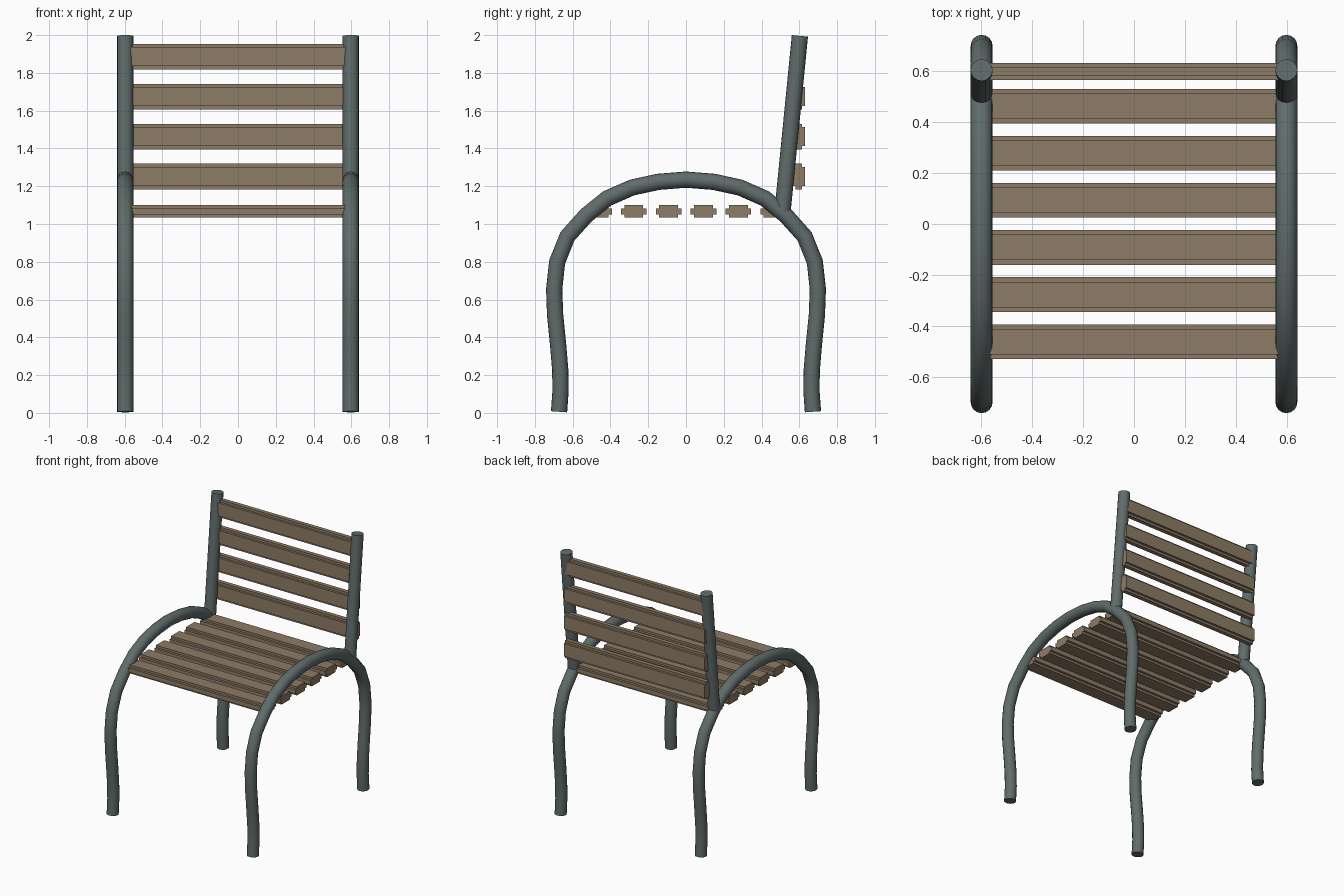
import bpy
import bmesh
from mathutils import Vector

if "Cube" in bpy.data.objects:
    bpy.data.objects.remove(bpy.data.objects["Cube"])


def material(name, rgb):
    m = bpy.data.materials.new(name)
    m.diffuse_color = (*rgb, 1)
    m.use_nodes = True
    m.node_tree.nodes["Principled BSDF"].inputs["Base Color"].default_value = m.diffuse_color
    return m


METAL = material("painted_metal", (0.115, 0.15, 0.145))
WOOD = material("wood", (0.27, 0.2, 0.132))
TUBE_R = 0.043
HALF_W = 0.597


def tube(name, points):
    cu = bpy.data.curves.new(name, 'CURVE')
    cu.dimensions = '3D'
    cu.bevel_depth = TUBE_R
    cu.bevel_resolution = 6
    cu.use_fill_caps = True
    sp = cu.splines.new('POLY')
    sp.points.add(len(points) - 1)
    for p, co in zip(sp.points, points):
        p.co = (*co, 1)
    sp.use_smooth = True
    ob = bpy.data.objects.new(name, cu)
    cu.materials.append(METAL)
    bpy.context.collection.objects.link(ob)
    # turn into a mesh so the cut ends stay crisp
    bpy.ops.object.select_all(action='DESELECT')
    ob.select_set(True)
    bpy.context.view_layer.objects.active = ob
    bpy.ops.object.convert(target='MESH')
    bpy.ops.object.shade_smooth_by_angle()


def slat(name, y, z, upright):
    # plank with stepped long edges (plus-shaped section) swept along x
    a, b, s, t = 0.068, 0.033, 0.018, 0.016
    corner = [(a, t), (a - s, t), (a - s, b)]
    prof = corner + [(-u, v) for u, v in reversed(corner)]
    prof += [(-u, -v) for u, v in prof]
    bm = bmesh.new()
    verts = []
    for u, v in prof:
        dy, dz = (-v, u) if upright else (u, v)
        verts.append(bm.verts.new((-0.6, y + dy, z + dz)))
    face = bm.faces.new(verts)
    ext = bmesh.ops.extrude_face_region(bm, geom=[face], use_keep_orig=True)
    moved = [g for g in ext['geom'] if isinstance(g, bmesh.types.BMVert)]
    bmesh.ops.translate(bm, verts=moved, vec=Vector((1.2, 0, 0)))
    bmesh.ops.recalc_face_normals(bm, faces=bm.faces)
    me = bpy.data.meshes.new(name)
    bm.to_mesh(me)
    bm.free()
    me.materials.append(WOOD)
    bpy.context.collection.objects.link(bpy.data.objects.new(name, me))


# arched side frames (both legs and armrest) and leaning back posts
half = [(0.148, 1.223), (0.286, 1.193), (0.418, 1.135), (0.529, 1.045),
        (0.628, 0.934), (0.682, 0.80), (0.698, 0.655), (0.693, 0.52),
        (0.677, 0.36), (0.666, 0.23), (0.664, 0.12), (0.672, 0.006)]
arch = [(-y, z) for y, z in reversed(half)] + [(0, 1.235)] + half
for side, x in (("left", -HALF_W), ("right", HALF_W)):
    tube(side + "_leg_arch", [(x, y, z) for y, z in arch])
    tube(side + "_back_post", [(x, 0.511, 1.065), (x, 0.603, 1.996)])

# seat slats
for i in range(6):
    slat(f"seat_slat_{i + 1}", -0.461 + 0.1845 * i, 1.067, False)

# backrest slats
for i in range(4):
    slat(f"back_slat_{i + 1}", 0.597, 1.251 + 0.2117 * i, True)
